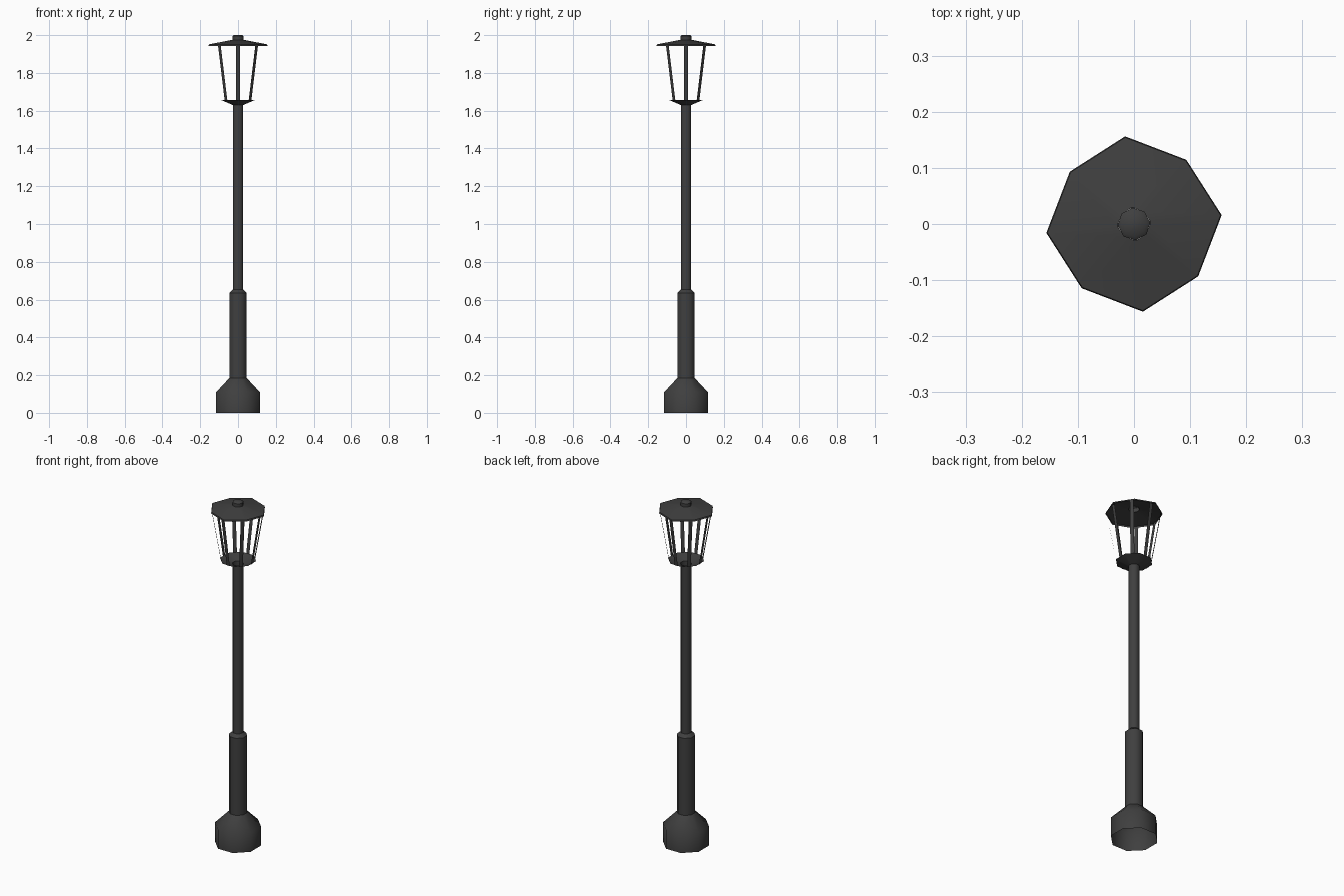
import bpy, bmesh, math

if "Cube" in bpy.data.objects:
    bpy.data.objects.remove(bpy.data.objects["Cube"])

metal = bpy.data.materials.new("dark_grey_metal")
metal.diffuse_color = (0.05, 0.05, 0.05, 1)
metal.use_nodes = True
metal.node_tree.nodes["Principled BSDF"].inputs["Base Color"].default_value = metal.diffuse_color


def finish(name, bm, smooth=None):
    me = bpy.data.meshes.new(name)
    bm.to_mesh(me)
    bm.free()
    me.materials.append(metal)
    ob = bpy.data.objects.new(name, me)
    bpy.context.collection.objects.link(ob)
    if smooth:
        bpy.ops.object.select_all(action='DESELECT')
        ob.select_set(True)
        bpy.context.view_layer.objects.active = ob
        bpy.ops.object.shade_smooth_by_angle(angle=math.radians(smooth))
    return ob


def lathe(name, profile, start=22.5, cap=False, smooth=46, pinch=1.0):
    """Eight-sided shell from (radius, z) points, listed bottom to top."""
    bm = bmesh.new()
    rings = []
    for r, z in profile:
        ring = []
        for i in range(8):
            a = math.radians(start + 45 * i)
            rr = r * (pinch if i % 2 else 1.0)
            ring.append(bm.verts.new((rr * math.cos(a), rr * math.sin(a), z)))
        rings.append(ring)
    for lo, hi in zip(rings, rings[1:]):
        for i in range(8):
            j = (i + 1) % 8
            bm.faces.new((lo[i], lo[j], hi[j], hi[i]))
    if cap:
        bm.faces.new(rings[-1])
    return finish(name, bm, smooth)


# Post: open-bottomed foot, thick lower shaft, slim upper shaft
lathe("foot", [(0.125, 0), (0.125, 0.11), (0.05, 0.185)], smooth=46)
lathe("lower_shaft", [(0.05, 0.18), (0.05, 0.635), (0.03, 0.652)])
lathe("upper_shaft", [(0.03, 0.645), (0.03, 1.635)])

# Lantern: shallow cup, roof and finial
lathe("lantern_cup", [(0.03, 1.63), (0.098, 1.657)])
lathe("roof", [(0.157, 1.943), (0.155, 1.951), (0.03, 1.975)], start=5.8, pinch=0.94)
lathe("finial", [(0.029, 1.97), (0.029, 1.994), (0.022, 2.0)], start=5.8, cap=True)

# Eight flat bars leaning outward from cup to roof
bm = bmesh.new()
for i in range(8):
    a = math.radians(45 * i)
    c, s = math.cos(a), math.sin(a)
    corners = []
    for r, t, z in ((0.09, -0.01, 1.655), (0.09, 0.01, 1.655),
                    (0.14, 0.01, 1.948), (0.14, -0.01, 1.948)):
        corners.append(bm.verts.new((r * c - t * s, r * s + t * c, z)))
    bm.faces.new(corners)
finish("lantern_bars", bm)
